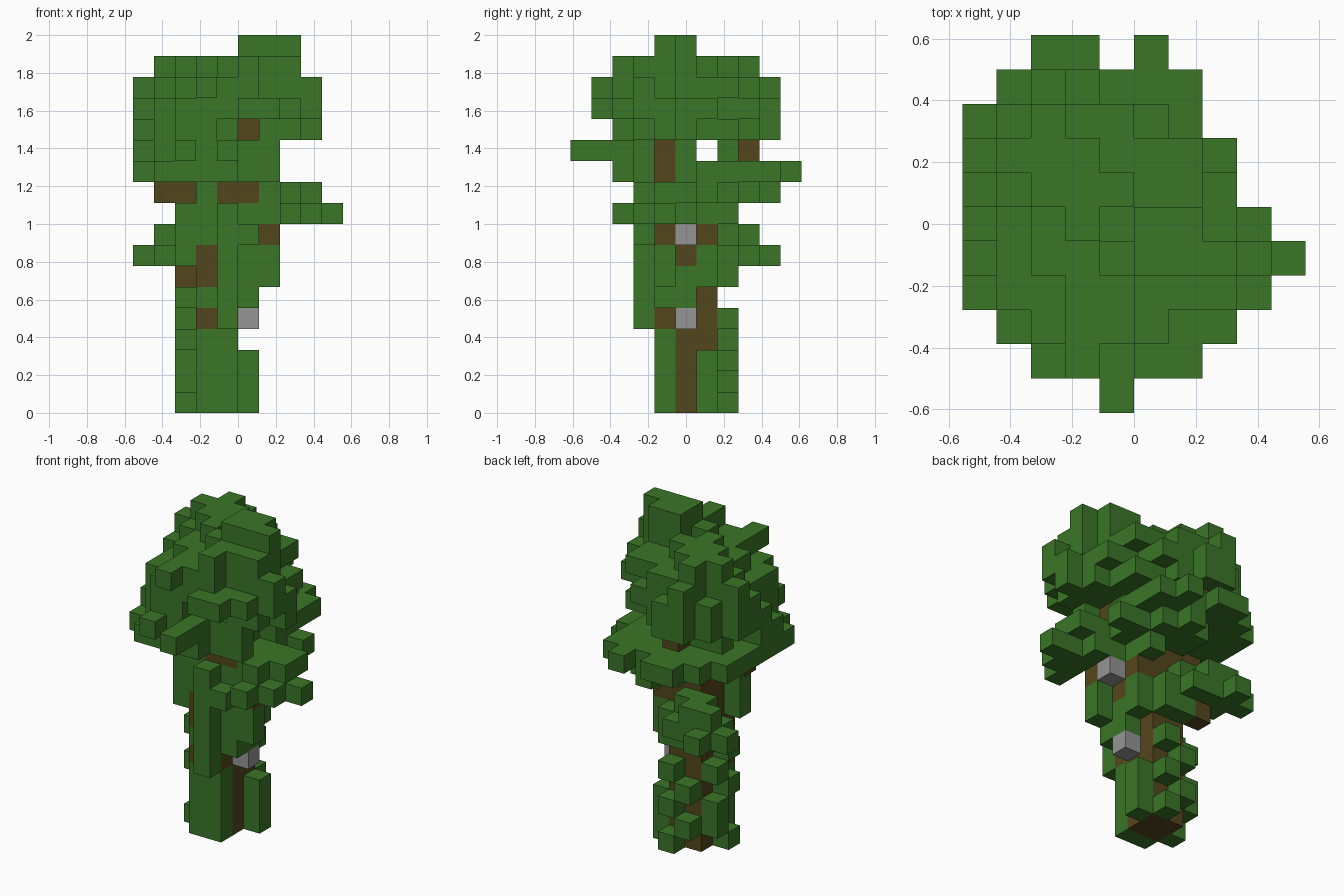
import bpy
import bmesh
from mathutils import Vector

cube = bpy.data.objects.get("Cube")
if cube:
    bpy.data.objects.remove(cube, do_unlink=True)

UNIT = 1 / 9          # edge of one block
blocks = {}           # cell -> part name


def fill(part, low, high, *boxes):
    """Fill boxes (x first, x last, y first, y last) on levels low to high."""
    for x0, x1, y0, y1 in boxes:
        for z in range(low, high + 1):
            for x in range(x0, x1 + 1):
                for y in range(y0, y1 + 1):
                    blocks[x, y, z] = part


def trunk(low, high, *boxes):
    fill("trunk", low, high, *boxes)


def moss(low, high, *boxes):
    fill("trunk_leaves", low, high, *boxes)


def bough(low, high, *boxes):
    fill("bough_leaves", low, high, *boxes)


def crown(low, high, *boxes):
    fill("crown_leaves", low, high, *boxes)


# Wooden core and short branches
trunk(0, 3, (3, 4, 5, 6))
trunk(4, 11, (3, 4, 4, 6))
trunk(6, 6, (2, 2, 7, 7))
trunk(7, 8, (5, 5, 5, 5))
trunk(8, 8, (5, 5, 6, 6), (6, 6, 4, 4))
trunk(10, 10, (1, 2, 5, 5), (4, 5, 4, 5))
trunk(11, 13, (5, 5, 4, 4))
trunk(12, 12, (3, 3, 8, 8))

# Leaves clinging to the trunk
moss(0, 3, (3, 4, 4, 4))
moss(0, 2, (5, 5, 6, 6))
moss(0, 0, (2, 2, 5, 5), (4, 4, 7, 7))
moss(1, 1, (2, 2, 6, 6), (3, 3, 7, 7))
moss(2, 2, (2, 2, 6, 6), (4, 4, 7, 7))
moss(3, 3, (2, 2, 5, 5), (3, 3, 7, 7))
moss(4, 4, (2, 2, 6, 6), (4, 4, 7, 7))
moss(4, 9, (4, 4, 3, 3))
moss(5, 5, (3, 3, 4, 4), (2, 2, 5, 5), (5, 5, 4, 5))
moss(6, 6, (5, 6, 4, 4), (5, 5, 5, 6), (3, 4, 7, 7))
moss(7, 9, (2, 2, 4, 4))

# Leafy boughs below the crown
bough(7, 7, (0, 3, 8, 8), (1, 4, 7, 7), (1, 1, 9, 9), (5, 6, 4, 4),
      (5, 5, 6, 6))
bough(8, 8, (1, 2, 8, 8), (2, 3, 7, 7), (3, 3, 4, 4), (5, 5, 3, 4))
bough(9, 9, (3, 3, 4, 4), (5, 7, 4, 5), (7, 7, 2, 3), (8, 8, 3, 4),
      (9, 9, 4, 4), (5, 5, 6, 7))
bough(10, 10, (3, 3, 4, 6), (6, 6, 4, 5), (7, 7, 3, 5), (8, 8, 4, 5),
      (5, 6, 6, 6), (3, 7, 7, 7), (3, 5, 8, 8), (4, 4, 9, 9))

# Crown, stepping back from its lower rim to the tip
crown(11, 11, (0, 3, 3, 7), (1, 4, 2, 2), (4, 6, 3, 3), (4, 5, 5, 9),
      (6, 6, 6, 9), (1, 3, 8, 9), (0, 0, 8, 8), (5, 5, 10, 10),
      (2, 3, 10, 10))
crown(12, 12, (0, 4, 4, 5), (1, 4, 3, 3), (2, 4, 2, 2), (2, 2, 1, 1),
      (4, 4, 0, 1), (5, 6, 3, 3), (5, 5, 5, 5), (1, 4, 7, 7))
crown(13, 13, (0, 0, 5, 7), (1, 4, 3, 6), (2, 3, 2, 2), (6, 7, 3, 5),
      (8, 8, 4, 4), (5, 6, 5, 7), (1, 4, 7, 8), (2, 3, 9, 9))
crown(14, 14, (0, 0, 6, 7), (1, 7, 3, 6), (8, 8, 3, 4), (2, 7, 2, 2),
      (5, 6, 1, 1), (1, 5, 7, 8), (2, 3, 9, 9))
crown(15, 15, (0, 0, 7, 7), (1, 1, 6, 7), (2, 6, 4, 7), (3, 6, 3, 3),
      (7, 7, 3, 4), (8, 8, 3, 3), (3, 5, 2, 2), (3, 3, 1, 1),
      (2, 4, 8, 8), (2, 2, 9, 9))
crown(16, 16, (2, 2, 8, 8), (1, 3, 7, 7), (2, 4, 6, 6), (3, 3, 5, 5),
      (4, 7, 4, 4), (5, 7, 3, 3), (5, 6, 5, 5), (5, 5, 2, 2))
crown(17, 17, (5, 7, 4, 4), (5, 6, 5, 5))

# Two stone blocks set into the side
fill("stones", 4, 4, (5, 5, 5, 5))
fill("stones", 8, 8, (6, 6, 5, 5))


def make_material(name, color):
    mat = bpy.data.materials.new(name)
    mat.use_nodes = True
    mat.diffuse_color = color
    bsdf = next(n for n in mat.node_tree.nodes if n.type == 'BSDF_PRINCIPLED')
    bsdf.inputs["Base Color"].default_value = color
    bsdf.inputs["Roughness"].default_value = 0.9
    return mat


green = make_material("leaf green", (0.041, 0.18, 0.02, 1))
brown = make_material("bark brown", (0.088, 0.061, 0.012, 1))
grey = make_material("stone grey", (0.3, 0.3, 0.3, 1))


def build(part, mat):
    """Make one mesh from the exposed block faces of a part."""
    bm = bmesh.new()
    corners = {}

    def corner(p):
        key = tuple(round(c * 2) for c in p)
        if key not in corners:
            corners[key] = bm.verts.new(p * UNIT)
        return corners[key]

    for cell, owner in blocks.items():
        if owner != part:
            continue
        middle = Vector(cell) + Vector((-4.5, -5, 0.5))
        for axis in range(3):
            for sign in (-1, 1):
                n = Vector((0, 0, 0))
                n[axis] = sign
                if tuple(int(c + d) for c, d in zip(cell, n)) in blocks:
                    continue
                u = Vector((0, 0, 0))
                u[(axis + 1) % 3] = 0.5
                v = n.cross(u)
                face = middle + n / 2
                bm.faces.new([corner(face + a * u + b * v) for a, b in
                              ((-1, -1), (1, -1), (1, 1), (-1, 1))])
    mesh = bpy.data.meshes.new(part)
    bm.to_mesh(mesh)
    bm.free()
    mesh.materials.append(mat)
    bpy.context.collection.objects.link(bpy.data.objects.new(part, mesh))


for name, mat in (("trunk", brown), ("trunk_leaves", green),
                  ("bough_leaves", green), ("crown_leaves", green),
                  ("stones", grey)):
    build(name, mat)
